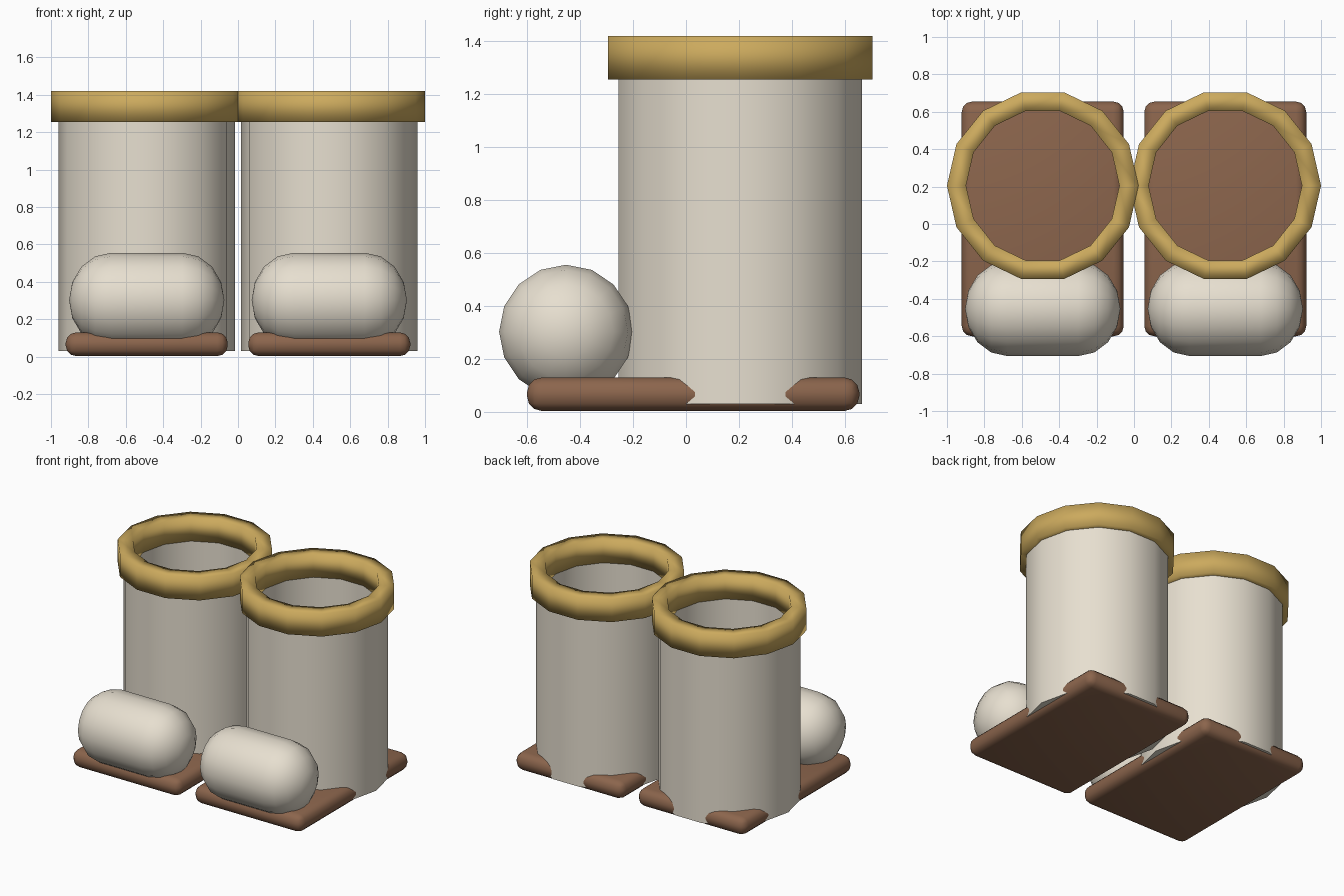
import bpy, bmesh, math
from mathutils import Matrix

if "Cube" in bpy.data.objects:
    bpy.data.objects.remove(bpy.data.objects["Cube"])


def material(name, rgb):
    m = bpy.data.materials.new(name)
    m.diffuse_color = (*rgb, 1)
    m.use_nodes = True
    m.node_tree.nodes["Principled BSDF"].inputs["Base Color"].default_value = m.diffuse_color
    return m


CREAM = material("cream", (0.80, 0.74, 0.63))
GOLD = material("gold", (0.60, 0.40, 0.11))
BROWN = material("brown", (0.26, 0.13, 0.073))


def finish(bm, name, mat, loc, angle):
    bmesh.ops.remove_doubles(bm, verts=bm.verts, dist=1e-5)
    bmesh.ops.recalc_face_normals(bm, faces=bm.faces)
    me = bpy.data.meshes.new(name)
    bm.to_mesh(me)
    bm.free()
    ob = bpy.data.objects.new(name, me)
    ob.location = loc
    bpy.context.collection.objects.link(ob)
    me.materials.append(mat)
    bpy.ops.object.select_all(action='DESELECT')
    ob.select_set(True)
    bpy.context.view_layer.objects.active = ob
    bpy.ops.object.shade_smooth_by_angle(angle=math.radians(angle))
    return ob


def lathe(profile, n, closed):
    """Spin (radius, z) points around z into n sides."""
    bm = bmesh.new()
    rings = [[bm.verts.new((r * math.cos(2 * math.pi * i / n),
                            r * math.sin(2 * math.pi * i / n), z))
              for i in range(n)] for r, z in profile]
    pairs = list(zip(rings, rings[1:]))
    if closed:
        pairs.append((rings[-1], rings[0]))
    for a, b in pairs:
        for i in range(n):
            j = (i + 1) % n
            bm.faces.new((a[i], a[j], b[j], b[i]))
    return bm


def tube(r_in, r_out, z0, z1):
    return lathe([(r_out, z0), (r_out, z1), (r_in, z1), (r_in, z0)], 14, True)


for side, s in (("left", -1), ("right", 1)):
    x = 0.488 * s

    # rounded slab sole
    bm = bmesh.new()
    bmesh.ops.create_cube(bm, size=1)
    bmesh.ops.scale(bm, vec=(0.866, 1.255, 0.126), verts=bm.verts)
    bmesh.ops.bevel(bm, geom=bm.edges[:], offset=0.055, segments=3,
                    profile=0.5, affect='EDGES')
    finish(bm, side + "_sole", BROWN, (x, 0.027, 0.066), 40)

    # hollow leg shaft
    finish(tube(0.412, 0.472, 0.03, 1.40), side + "_shaft", CREAM,
           (x, 0.205, 0), 35)

    # top cuff
    finish(tube(0.41, 0.512, 1.255, 1.42), side + "_cuff", GOLD,
           (x, 0.205, 0), 180)

    # capsule toe lying along x
    arc = [math.radians(a) for a in (0, 22.5, 45, 67.5, 90)]
    half = [(0.253 * math.cos(a), 0.19 + 0.225 * math.sin(a)) for a in arc]
    half[-1] = (0.0, half[-1][1])
    bm = lathe([(r, -z) for r, z in reversed(half)] + half, 16, False)
    bmesh.ops.dissolve_degenerate(bm, dist=1e-5, edges=bm.edges)
    bmesh.ops.rotate(bm, verts=bm.verts,
                     matrix=Matrix.Rotation(math.pi / 2, 3, 'Y'))
    finish(bm, side + "_toe", CREAM, (x, -0.453, 0.302), 40)
